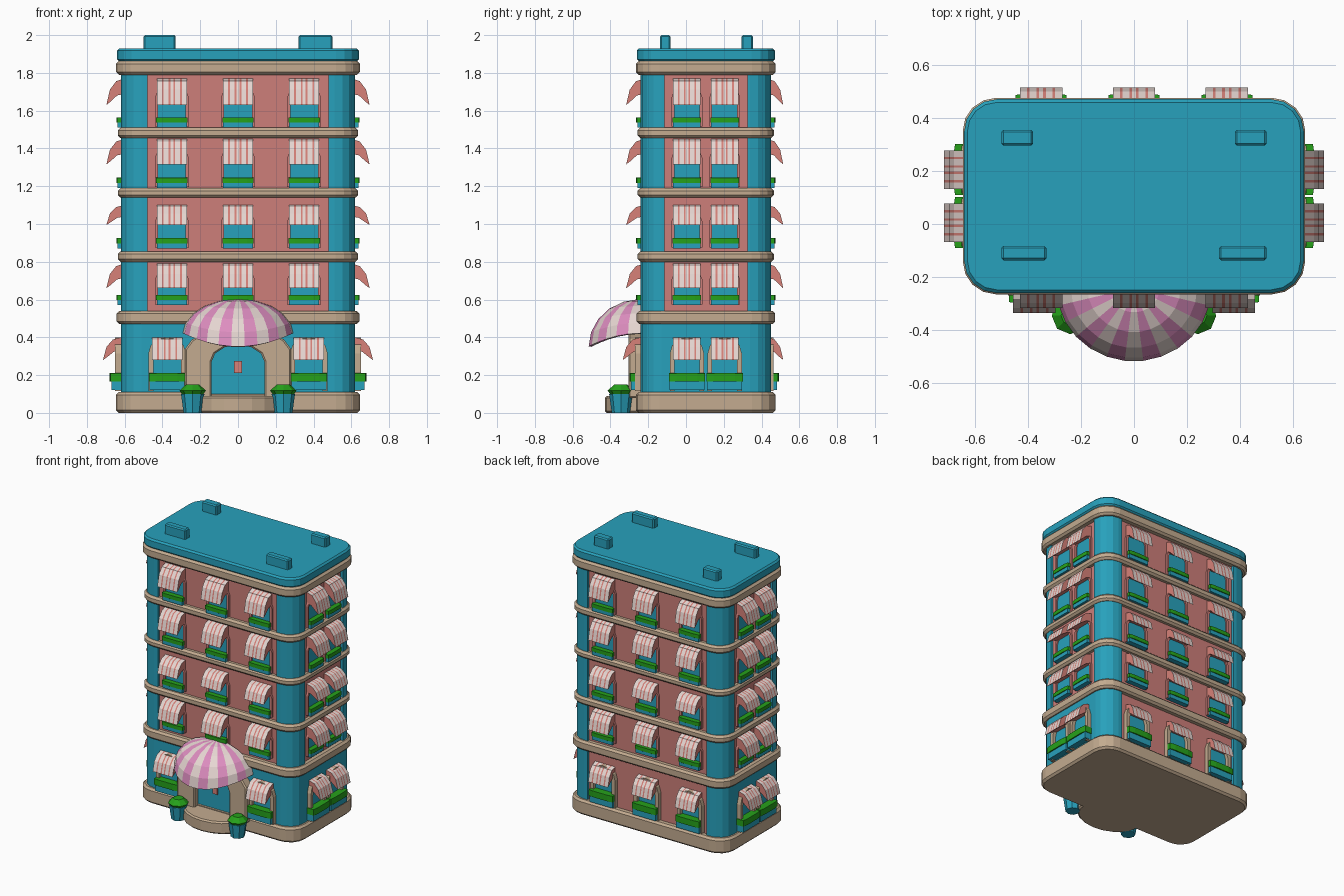
import bpy, bmesh, math
from mathutils import Matrix

if "Cube" in bpy.data.objects:
    bpy.data.objects.remove(bpy.data.objects["Cube"])

def mat(name, *rgb):
    m = bpy.data.materials.new(name)
    m.diffuse_color = [(c / 255) ** 2.2 for c in rgb] + [1]
    m.use_nodes = True
    m.node_tree.nodes["Principled BSDF"].inputs["Base Color"].default_value = m.diffuse_color
    return m

TEAL = mat("teal", 44, 160, 187)
PINK = mat("brick pink", 204, 126, 121)
BEIGE = mat("stone beige", 194, 170, 143)
GREEN = mat("leaf green", 42, 160, 32)
WHITE = mat("awning white", 230, 214, 209)
SALMON = mat("awning salmon", 214, 128, 120)
ROSE = mat("canopy rose", 220, 140, 190)

CY = 0.105                 # centre of the building in y
W, D, R = 0.62, 0.345, 0.11
RECESS = 0.018

def make_mesh(name, verts, faces, mats, ids=None):
    me = bpy.data.meshes.new(name)
    me.from_pydata(verts, [], faces)
    for m in mats:
        me.materials.append(m)
    if ids:
        for p, i in zip(me.polygons, ids):
            p.material_index = i
    bm = bmesh.new()
    bm.from_mesh(me)
    bmesh.ops.recalc_face_normals(bm, faces=bm.faces)
    bm.to_mesh(me)
    bm.free()
    return me

def add(name, me, matrix=Matrix()):
    ob = bpy.data.objects.new(name, me)
    ob.matrix_world = matrix
    bpy.context.collection.objects.link(ob)
    return ob

def bevel(ob, width, segments=1):
    b = ob.modifiers.new("bevel", 'BEVEL')
    b.width, b.segments, b.limit_method, b.angle_limit = width, segments, 'ANGLE', math.radians(50)
    return ob

def prism(name, pts, z0, z1, mats, ids=None):
    """Plan outline extruded upwards."""
    n = len(pts)
    verts = [(x, y, z) for z in (z0, z1) for x, y in pts]
    faces = [(i, (i + 1) % n, (i + 1) % n + n, i + n) for i in range(n)]
    faces += [tuple(range(n)), tuple(range(n, 2 * n))]
    return make_mesh(name, verts, faces, mats, ids and ids + [0, 0])

def box(name, x0, x1, y0, y1, z0, z1, m):
    return prism(name, [(x0, y0), (x1, y0), (x1, y1), (x0, y1)], z0, z1, [m])

def outline(grow=0, pink=()):
    """Rounded rectangle, with a recessed panel on each side listed in pink."""
    pts, ids = [], []
    for k in range(4):
        w, d = ((W, D), (D, W))[k % 2]
        w, d, r = w + grow, d + grow, R + grow * 0.6
        side, flags = [], []
        if k in pink:
            p = (0.48, 0.22)[k % 2]
            side += [(-p, -d), (-p, -d + RECESS), (p, -d + RECESS), (p, -d)]
            flags += [0, 1, 0, 0]
        for i in range(5):
            a = math.radians(-90 + 22.5 * i)
            side.append((w - r + r * math.cos(a), -d + r + r * math.sin(a)))
            flags.append(0)
        c, s = [(1, 0), (0, 1), (-1, 0), (0, -1)][k]
        pts += [(c * x - s * y, s * x + c * y + CY) for x, y in side]
        ids += flags
    return pts, ids

# Walls: ground floor is pink only at the back, upper floors on all sides
for name, z0, z1, pink in (("ground_floor_walls", 0.05, 0.5, (2,)),
                           ("upper_floor_walls", 0.5, 1.82, (0, 1, 2, 3))):
    pts, ids = outline(0, pink)
    add(name, prism(name, pts, z0, z1, [TEAL, PINK], ids))

# Stone bands and roof
for i, (z0, z1, g) in enumerate([(0, 0.11, 0.025), (0.47, 0.54, 0.022), (0.80, 0.855, 0.016),
                                 (1.14, 1.19, 0.016), (1.455, 1.51, 0.016), (1.79, 1.862, 0.025)]):
    bevel(add(f"stone_band_{i}", prism("stone_band", outline(g)[0], z0, z1, [BEIGE])), 0.014)
bevel(add("roof", prism("roof", outline(0.02)[0], 1.86, 1.93, [TEAL])), 0.012)
for i, (x, y, w, d) in enumerate([(-.44, .325, .06, .03), (.44, .325, .06, .03),
                                  (-.415, -.11, .085, .027), (.41, -.11, .09, .027)]):
    bevel(add(f"roof_vent_{i}", box("roof_vent", x - w, x + w, y - d, y + d, 1.92, 2.0, TEAL)), 0.008)

# Facade pieces, built in a wall frame: x along wall, -y outwards
def arch(hw, z0, spring, top, n=6):
    arc = [(-hw * math.cos(math.pi * i / n), spring + (top - spring) * math.sin(math.pi * i / n))
           for i in range(n + 1)]
    return [(-hw, z0)] + arc + [(hw, z0)]

def arch_panel(name, pts, y0, y1, m):
    n = len(pts)
    verts = [(x, y, z) for y in (y0, y1) for x, z in pts]
    faces = [(i, (i + 1) % n, (i + 1) % n + n, i + n) for i in range(n)]
    return make_mesh(name, verts, faces + [tuple(range(n)), tuple(range(n, 2 * n))], [m])

def arch_frame(name, outer, inner, y0, y1, m):
    n = len(outer)
    verts = [(x, y, z) for y in (y0, y1) for ring in (outer, inner) for x, z in ring]
    faces = []
    for i in range(n - 1):
        a, b, c, d = i, n + i, 2 * n + i, 3 * n + i
        faces += [(a, a + 1, b + 1, b), (c, c + 1, d + 1, d), (a, a + 1, c + 1, c), (b, b + 1, d + 1, d)]
    for i in (0, n - 1):
        faces.append((i, n + i, 3 * n + i, 2 * n + i))
    return make_mesh(name, verts, faces, [m])

def awning_mesh():
    """Unit-sized curved awning: striped top, plain underside and ends."""
    prof = [(0, 1), (-.45, .9), (-.8, .58), (-1, 0), (-.78, .12), (-.4, .36), (0, .42)]
    xs = [-.5, -.33, -.27, -.11, -.05, .05, .11, .27, .33, .5]
    n = len(prof)
    verts = [(x, y, z) for x in xs for y, z in prof]
    faces, ids = [], []
    for c in range(len(xs) - 1):
        for j in range(n):
            a, b = c * n + j, c * n + (j + 1) % n
            faces.append((a, b, b + n, a + n))
            ids.append(0 if j < 3 and c % 2 == 0 else 1)
    faces += [tuple(range(n)), tuple(range(len(verts) - n, len(verts)))]
    return make_mesh("awning", verts, faces, [WHITE, SALMON], ids + [1, 1])

AWNING = awning_mesh()
GLASS = arch_panel("window_glass", arch(.075, 0, .15, .2), 0.01, -.006, TEAL)
FRAME = arch_frame("window_frame", arch(.09, 0, .155, .215), arch(.073, 0, .15, .195), 0.01, -.016, PINK)
G_GLASS = arch_panel("ground_glass", arch(.075, 0, .18, .24), 0.01, -.006, TEAL)
G_FRAME = arch_frame("ground_frame", arch(.1, 0, .2, .285), arch(.073, 0, .18, .24), 0.01, -.03, BEIGE)
PLANTER = box("planter_box", -.5, .5, -.85, 0.2, 0, .55, TEAL)
LEAVES = prism("planter_leaves", [(-.52, .2), (-.52, -.9), (-.3, -1), (.3, -1), (.52, -.9), (.52, .2)],
               .5, 1, [GREEN])

def window(tag, frame, x, sill, aw_z, aw_h, width, depth, ground, stretch):
    def put(part, me, z, s=(1, 1, 1)):
        return add(f"{part}_{tag}", me, frame @ Matrix.Translation((x, 0, z)) @ Matrix.Diagonal((*s, 1)))
    put("window_glass", G_GLASS if ground else GLASS, sill, (width / .16, 1, stretch))
    put("window_frame", G_FRAME if ground else FRAME, sill, (width / .16, 1, stretch))
    put("awning", AWNING, aw_z, (width, depth, aw_h))
    pw, pd, ph, pz = (.185, .06, .09, .12) if ground else (width, .042, .055, sill - .005)
    put("planter_box", PLANTER, pz, (pw, pd, ph))
    bevel(put("planter_leaves", LEAVES, pz, (pw, pd, ph)), .004)

# Floors: window sill height, awning bottom, awning height, window stretch
FLOORS = [(.115, .28, .12, 1), (.575, .66, .13, .85), (.875, .995, .105, .9),
          (1.195, 1.315, .135, 1), (1.515, 1.63, .14, 1)]
for k, side in enumerate(("front", "right", "back", "left")):
    for f, (sill, az, ah, st) in enumerate(FLOORS):
        ground = f == 0
        dist = (D, W)[k % 2] - (0 if ground and k != 2 else RECESS)
        frame = (Matrix.Translation((0, CY, 0)) @ Matrix.Rotation(k * math.pi / 2, 4, 'Z')
                 @ Matrix.Translation((0, -dist, 0)))
        xs = (-.1, .1) if k % 2 else (-.35, 0, .35)
        if ground and k == 0:
            xs = (-.375, .375)
        for i, x in enumerate(xs):
            window(f"{side}_{f}_{i}", frame, x, sill, az, ah, .145 if k % 2 else .16,
                   (.095, .095, .083, .095)[k], ground, st)

# Entrance: stone arch, door, door plate, curved step
front = Matrix.Translation((0, -.24, 0))
bevel(add("entrance_arch", arch_frame("entrance_arch", arch(.28, .08, .34, .44), arch(.14, .08, .27, .36),
                                      .02, -.065, BEIGE), front), .008)
add("door", arch_panel("door", arch(.145, .08, .27, .36), .02, -.02, TEAL), front)
add("door_plate", box("door_plate", -.02, .02, -.028, -.018, .21, .275, SALMON), front)
step = [(.24 * math.cos(a), -.19 * math.sin(a)) for a in [math.pi * i / 10 for i in range(11)]]
bevel(add("entrance_step", prism("entrance_step", step, 0, .09, [BEIGE]), front), .01)

# Striped half-dome canopy, its rim higher near the wall
S, N = 13, 5
verts, faces, ids = [], [], []
for s in range(S + 1):
    phi = math.pi * s / S
    rim = .35 + .07 * math.cos(phi) ** 2
    for j in range(N + 1):
        t = math.radians(88) * j / N
        verts.append((.285 * math.cos(phi) * math.cos(t), -.27 * math.sin(phi) * math.cos(t),
                      rim + (.595 - rim) * math.sin(t)))
for s in range(S):
    for j in range(N):
        a = s * (N + 1) + j
        faces.append((a, a + 1, a + N + 2, a + N + 1))
        ids.append(s % 2)
canopy = add("entrance_canopy", make_mesh("entrance_canopy", verts, faces, [WHITE, ROSE], ids), front)
sol = canopy.modifiers.new("thickness", 'SOLIDIFY')
sol.thickness, sol.offset = .015, 0

# Potted bushes either side of the step
def cone(name, r0, r1, z0, z1, m, loc):
    bm = bmesh.new()
    bmesh.ops.create_cone(bm, cap_ends=True, segments=8, radius1=r0, radius2=r1, depth=z1 - z0)
    me = bpy.data.meshes.new(name)
    bm.to_mesh(me)
    bm.free()
    me.materials.append(m)
    return add(name, me, Matrix.Translation((*loc, (z0 + z1) / 2)))

for side, x in (("left", -.24), ("right", .24)):
    cone(f"pot_{side}", .048, .062, 0, .1, TEAL, (x, -.345))
    cone(f"bush_lower_{side}", .05, .07, .09, .118, GREEN, (x, -.345))
    cone(f"bush_top_{side}", .07, .035, .118, .15, GREEN, (x, -.345))
